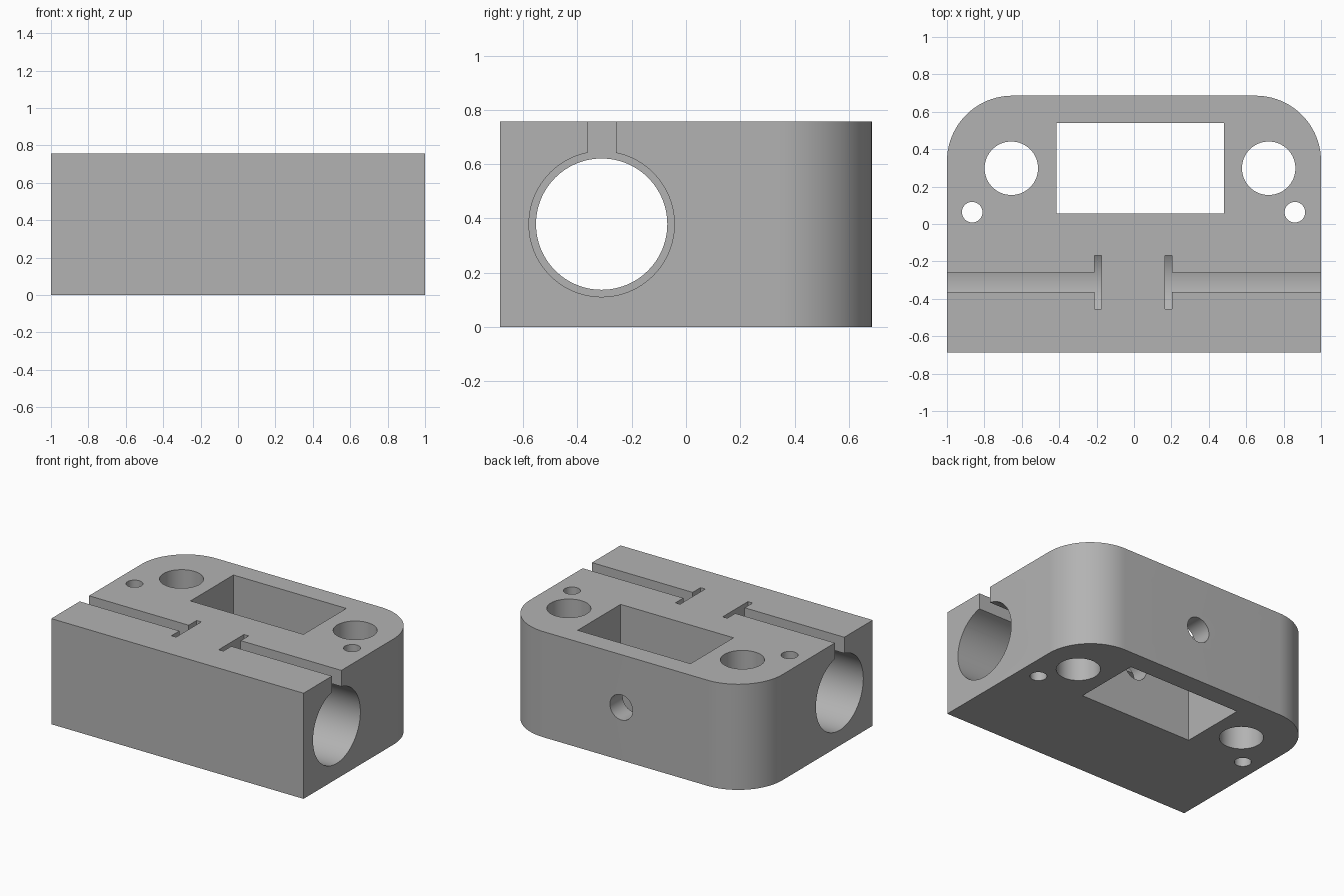
import bpy, bmesh, math
from mathutils import Matrix, Vector

cube = bpy.data.objects.get("Cube")
if cube:
    bpy.data.objects.remove(cube, do_unlink=True)

H, HY, CORNER = 0.757, 0.686, 0.35
BORE_Y, BORE_Z = -0.311, 0.379

grey = bpy.data.materials.new("machined grey")
grey.use_nodes = True
colour = (0.45, 0.45, 0.45, 1)
grey.diffuse_color = colour
grey.node_tree.nodes["Principled BSDF"].inputs["Base Color"].default_value = colour


def add_object(name, bm):
    bmesh.ops.recalc_face_normals(bm, faces=bm.faces)
    mesh = bpy.data.meshes.new(name)
    bm.to_mesh(mesh)
    bm.free()
    mesh.materials.append(grey)
    obj = bpy.data.objects.new(name, mesh)
    bpy.context.collection.objects.link(obj)
    return obj


def box(name, low, high):
    low, high = Vector(low), Vector(high)
    bm = bmesh.new()
    place = Matrix.Translation((low + high) / 2) @ Matrix.Diagonal((*(high - low), 1))
    bmesh.ops.create_cube(bm, size=1, matrix=place)
    return add_object(name, bm)


def cylinder(name, start, end, radius, sides=96):
    start, end = Vector(start), Vector(end)
    axis = end - start
    bm = bmesh.new()
    turn = axis.to_track_quat('Z', 'Y').to_matrix().to_4x4()
    bmesh.ops.create_cone(bm, cap_ends=True, segments=sides, radius1=radius,
                          radius2=radius, depth=axis.length,
                          matrix=Matrix.Translation((start + end) / 2) @ turn)
    return add_object(name, bm)


# Block with two rounded rear corners
outline = [(-1, -HY), (1, -HY)]
for side, first in ((1, 0), (-1, 90)):
    for i in range(25):
        a = math.radians(first + 90 * i / 24)
        outline.append((side * (1 - CORNER) + CORNER * math.cos(a),
                        HY - CORNER + CORNER * math.sin(a)))
bm = bmesh.new()
base = bm.faces.new([bm.verts.new((x, y, 0)) for x, y in outline])
top = bmesh.ops.extrude_face_region(bm, geom=[base])["geom"]
bmesh.ops.translate(bm, vec=(0, 0, H),
                    verts=[v for v in top if isinstance(v, bmesh.types.BMVert)])
block = add_object("mounting_block", bm)

# Central bore, wider end bores, and the slots above them
cutters = [cylinder("through_bore", (-1.1, BORE_Y, BORE_Z), (1.1, BORE_Y, BORE_Z), 0.242)]
for side, inner in ((-1, 0.173), (1, 0.165)):
    cutters.append(cylinder("end_bore", (side * inner, BORE_Y, BORE_Z),
                            (side * 1.1, BORE_Y, BORE_Z), 0.268))
    for name, far, half in (("long_slot", 1.1, 0.053), ("cross_slot", inner + 0.037, 0.143)):
        xs = sorted((side * inner, side * far))
        cutters.append(box(name, (xs[0], BORE_Y - half, BORE_Z),
                           (xs[1], BORE_Y + half, H + 0.1)))

# Rectangular pocket and vertical holes
cutters.append(box("pocket", (-0.415, 0.055, -0.1), (0.48, 0.541, H + 0.1)))
for x, y, r in ((-0.656, 0.298, 0.143), (0.72, 0.298, 0.143),
                (-0.865, 0.063, 0.055), (0.86, 0.063, 0.055)):
    cutters.append(cylinder("bolt_hole", (x, y, -0.1), (x, y, H + 0.1), r, 64))

# Rear hole through the pocket into the bore
cutters.append(cylinder("rear_hole", (0.033, 0.8, BORE_Z), (0.033, BORE_Y, BORE_Z), 0.09, 64))

# Cut everything out of the block
bpy.ops.object.select_all(action='DESELECT')
block.select_set(True)
bpy.context.view_layer.objects.active = block
for cutter in cutters:
    mod = block.modifiers.new(cutter.name, 'BOOLEAN')
    mod.operation, mod.solver, mod.object = 'DIFFERENCE', 'EXACT', cutter
    bpy.ops.object.modifier_apply(modifier=mod.name)
    bpy.data.objects.remove(cutter, do_unlink=True)

bpy.ops.object.shade_smooth_by_angle(angle=math.radians(30))
